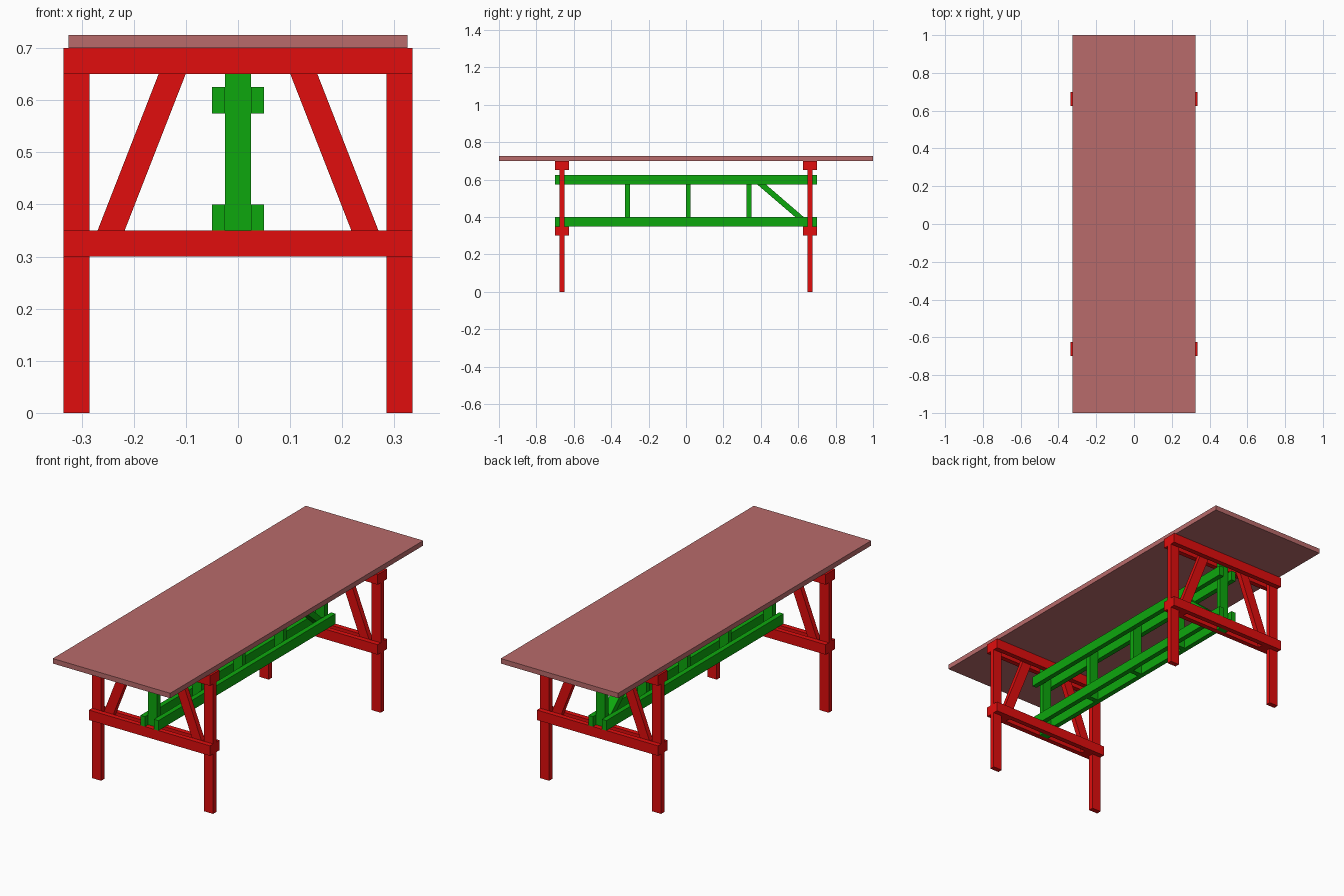
import bpy, bmesh
from mathutils import Vector

if "Cube" in bpy.data.objects:
    bpy.data.objects.remove(bpy.data.objects["Cube"])


def material(name, rgb):
    m = bpy.data.materials.new(name)
    m.diffuse_color = (*rgb, 1)
    m.use_nodes = True
    m.node_tree.nodes["Principled BSDF"].inputs["Base Color"].default_value = m.diffuse_color
    return m


RED = material("red_wood", (0.75, 0.004, 0.004))
GREEN = material("green_wood", (0.004, 0.39, 0.004))
TOP = material("top_wood", (0.48, 0.145, 0.145))


def prism(name, pts, offset, mat):
    """Extrude a closed planar profile along offset."""
    bm = bmesh.new()
    face = bm.faces.new([bm.verts.new(p) for p in pts])
    ext = bmesh.ops.extrude_face_region(bm, geom=[face])
    verts = [v for v in ext["geom"] if isinstance(v, bmesh.types.BMVert)]
    bmesh.ops.translate(bm, verts=verts, vec=Vector(offset))
    bmesh.ops.recalc_face_normals(bm, faces=bm.faces)
    me = bpy.data.meshes.new(name)
    bm.to_mesh(me)
    bm.free()
    me.materials.append(mat)
    ob = bpy.data.objects.new(name, me)
    bpy.context.collection.objects.link(ob)
    return ob


def box(name, x, y, z, mat):
    pts = [(x[0], y[0], z[0]), (x[1], y[0], z[0]), (x[1], y[1], z[0]), (x[0], y[1], z[0])]
    return prism(name, pts, (0, 0, z[1] - z[0]), mat)


T = 0.025        # board thickness
FRAME_Y = 0.6625  # centre of each trestle

# Table top
box("table_top", (-0.325, 0.325), (-1, 1), (0.70, 0.725), TOP)

for end, s in (("front", -1), ("back", 1)):
    c = s * FRAME_Y
    mid = (c - T / 2, c + T / 2)

    # Paired cross rails either side of the legs
    for level, z in (("lower", 0.30), ("upper", 0.65)):
        for side, d in (("a", -T), ("b", T)):
            box(f"{end}_{level}_rail_{side}", (-0.335, 0.335),
                (mid[0] + d, mid[1] + d), (z, z + 0.05), RED)

    # Legs and slanted braces held between the rails
    for side, k in (("left", -1), ("right", 1)):
        box(f"{end}_{side}_leg", sorted((k * 0.285, k * 0.335)), mid, (0, 0.70), RED)
        profile = [(0.237, 0.30), (0.289, 0.30), (0.133, 0.70), (0.081, 0.70)]
        prism(f"{end}_{side}_brace", [(k * x, mid[0], z) for x, z in profile], (0, T, 0), RED)

    # End post of the central truss
    box(f"{end}_truss_post", (-0.025, 0.025), mid, (0.30, 0.70), GREEN)

# Long truss beams, paired
for level, z in (("lower", 0.35), ("upper", 0.575)):
    for side, x in (("left", -0.05), ("right", 0.025)):
        box(f"{level}_{side}_beam", (x, x + T), (-0.70, 0.70), (z, z + 0.05), GREEN)

# Intermediate truss posts
for i, y in enumerate((-0.313, 0.012, 0.337)):
    box(f"middle_post_{i + 1}", (-0.025, 0.025), (y - T / 2, y + T / 2), (0.35, 0.625), GREEN)

# Single diagonal in the back bay
diagonal = [(0.35, 0.60), (0.35, 0.625), (0.371, 0.59), (0.65, 0.355), (0.65, 0.35), (0.625, 0.35)]
diagonal = [(0.35, 0.60), (0.35, 0.625), (0.368, 0.625), (0.65, 0.382), (0.65, 0.35), (0.642, 0.35)]
prism("truss_diagonal", [(-0.025, y, z) for y, z in diagonal], (0.05, 0, 0), GREEN)
